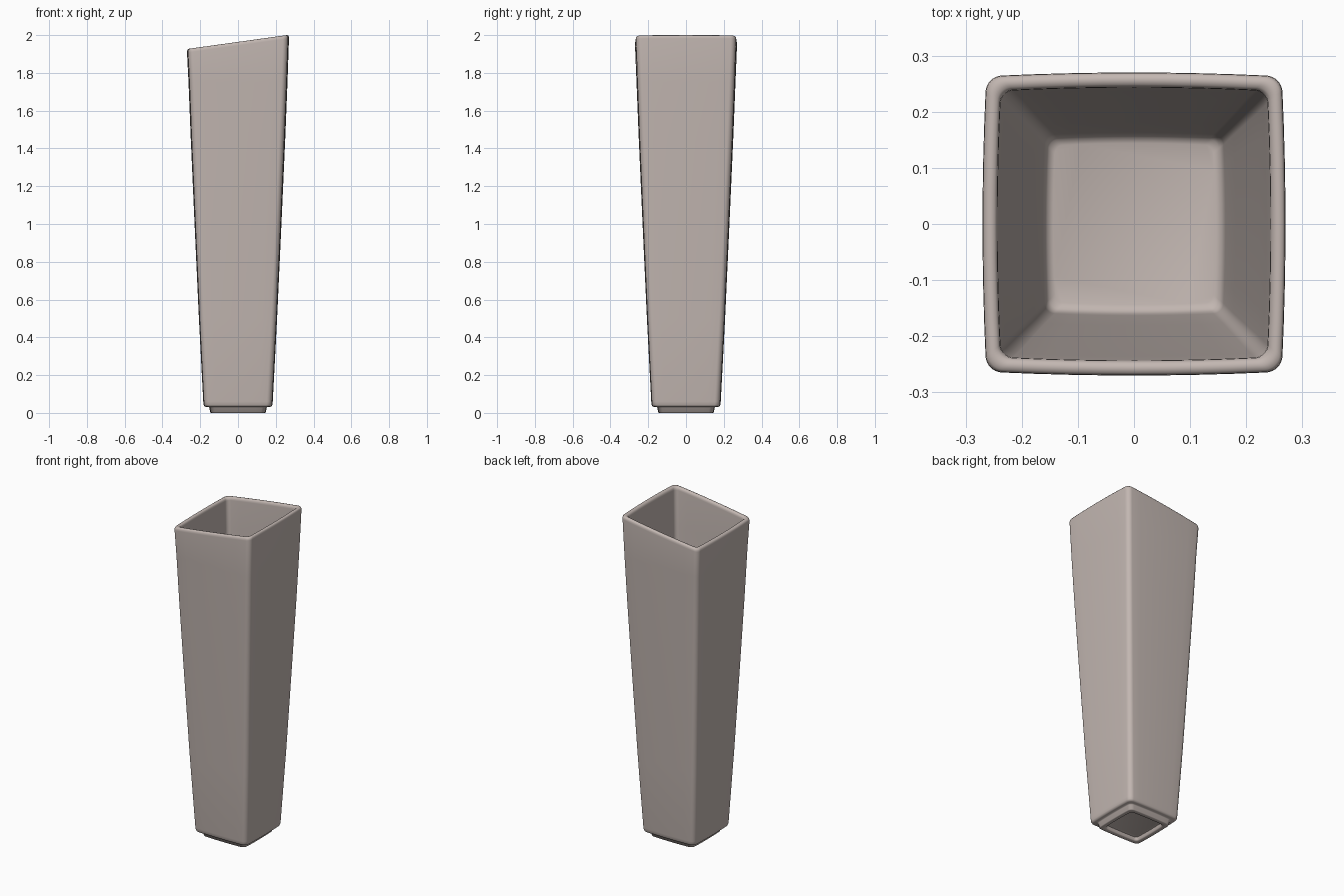
import bpy, bmesh, math

if "Cube" in bpy.data.objects:
    bpy.data.objects.remove(bpy.data.objects["Cube"])

SLOPE = 0.139   # tilt of the cut rim
BULGE = 0.025   # sides bow out a little in plan


def ring(bm, half, z, radius, tilt):
    """One rounded-square loop of vertices."""
    pts = []
    for q in range(4):
        a0 = q * math.pi / 2
        c, s = math.cos(a0), math.sin(a0)
        local = []
        for i in range(9):                      # rounded corner
            a = i / 8 * math.pi / 2
            local.append((half - radius + radius * math.cos(a),
                          half - radius + radius * math.sin(a)))
        for i in range(1, 8):                   # straight side to next corner
            local.append(((half - radius) * (1 - i / 4), half))
        pts += [(x * c - y * s, x * s + y * c) for x, y in local]
    out = []
    for x, y in pts:
        px = x * (1 - BULGE * (y / half) ** 2)
        py = y * (1 - BULGE * (x / half) ** 2)
        out.append(bm.verts.new((px, py, z + tilt * SLOPE * px)))
    return out


# Profile from the underside, up the outside, over the rim and down inside:
# half width, height, corner radius, rim tilt
profile = [
    (0.108, 0.022, 0.015, 0), (0.114, 0.020, 0.017, 0), (0.118, 0.004, 0.020, 0),
    (0.122, 0.000, 0.020, 0), (0.142, 0.000, 0.022, 0), (0.147, 0.003, 0.024, 0),
    (0.152, 0.028, 0.024, 0), (0.157, 0.032, 0.024, 0), (0.170, 0.032, 0.024, 0),
    (0.178, 0.035, 0.026, 0), (0.182, 0.043, 0.027, 0), (0.184, 0.060, 0.028, 0),
    (0.207, 0.50, 0.028, 0), (0.230, 1.00, 0.028, 0), (0.250, 1.45, 0.028, 0),
    (0.262, 1.75, 0.028, 0), (0.270, 1.945, 0.028, 1), (0.269, 1.956, 0.028, 1),
    (0.265, 1.962, 0.027, 1), (0.257, 1.964, 0.025, 1), (0.249, 1.962, 0.023, 1),
    (0.244, 1.955, 0.022, 1), (0.243, 1.945, 0.022, 1), (0.236, 1.75, 0.022, 0),
    (0.224, 1.45, 0.022, 0), (0.204, 1.00, 0.020, 0), (0.181, 0.50, 0.018, 0),
    (0.163, 0.11, 0.018, 0), (0.160, 0.085, 0.017, 0), (0.154, 0.074, 0.016, 0),
    (0.144, 0.070, 0.015, 0),
]

# Vase body with foot and hollow
bm = bmesh.new()
rings = [ring(bm, *p) for p in profile]
for a, b in zip(rings, rings[1:]):
    n = len(a)
    for i in range(n):
        j = (i + 1) % n
        bm.faces.new((a[i], a[j], b[j], b[i]))
bm.faces.new(list(reversed(rings[0])))          # underside recess
bm.faces.new(rings[-1])                         # inner floor
bmesh.ops.recalc_face_normals(bm, faces=bm.faces[:])

mesh = bpy.data.meshes.new("vase")
bm.to_mesh(mesh)
bm.free()
vase = bpy.data.objects.new("vase", mesh)
bpy.context.collection.objects.link(vase)

mat = bpy.data.materials.new("warm grey ceramic")
mat.diffuse_color = (0.54, 0.47, 0.44, 1)
mat.use_nodes = True
mat.node_tree.nodes["Principled BSDF"].inputs["Base Color"].default_value = mat.diffuse_color
mesh.materials.append(mat)

bpy.context.view_layer.objects.active = vase
vase.select_set(True)
bpy.ops.object.shade_smooth_by_angle(angle=math.radians(50))
